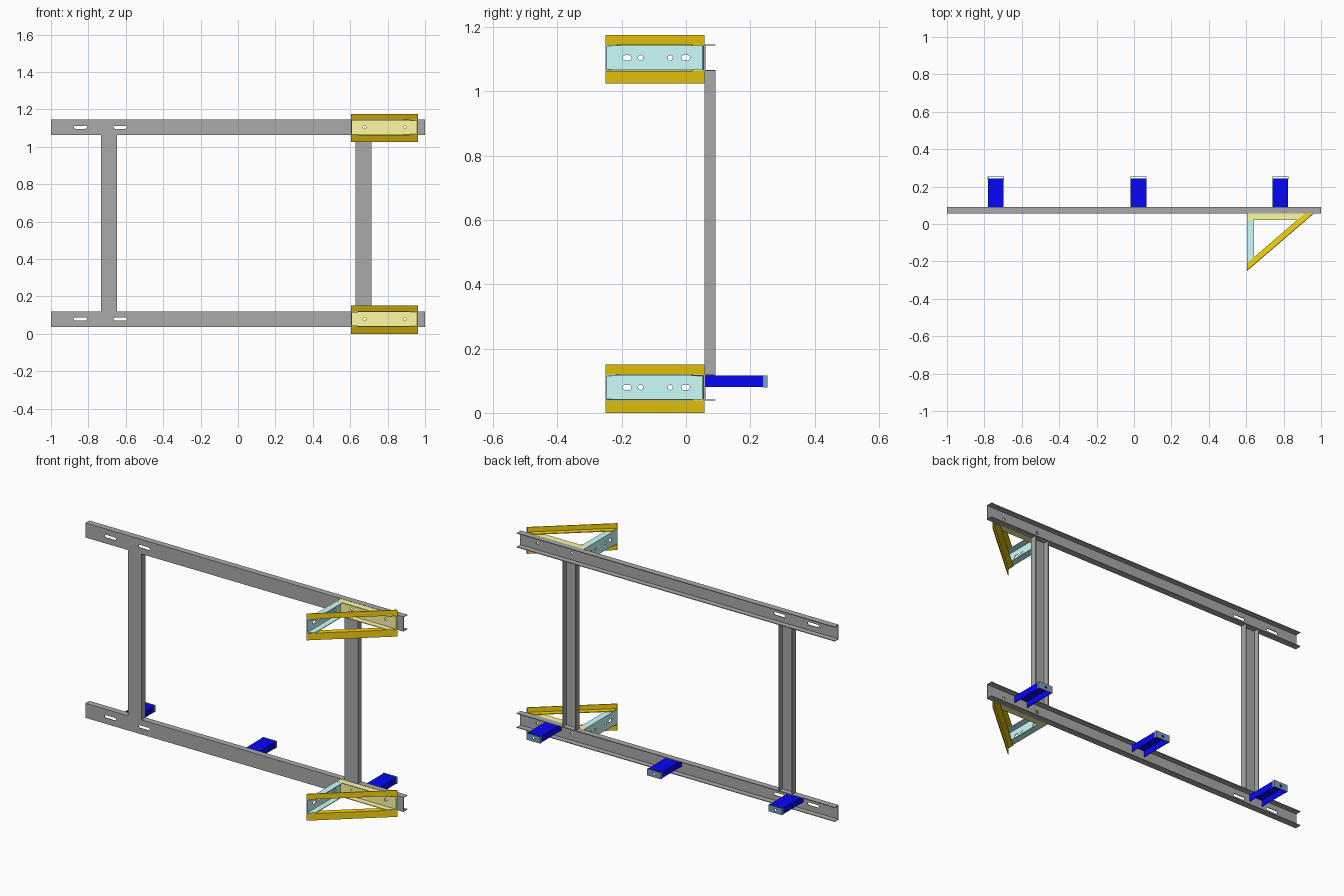
import bpy, bmesh, math
from mathutils import Vector

if "Cube" in bpy.data.objects:
    bpy.data.objects.remove(bpy.data.objects["Cube"])

X, Y, Z = Vector((1, 0, 0)), Vector((0, 1, 0)), Vector((0, 0, 1))


def material(name, rgb):
    m = bpy.data.materials.new(name)
    m.diffuse_color = (*rgb, 1)
    m.use_nodes = True
    m.node_tree.nodes["Principled BSDF"].inputs["Base Color"].default_value = m.diffuse_color
    return m


GREY = material("dark_grey", (0.40, 0.40, 0.40))
PALE = material("pale_yellow", (1.0, 0.96, 0.36))
CYAN = material("pale_cyan", (0.60, 1.0, 0.98))
GOLD = material("gold", (0.95, 0.66, 0.004))
BLUE = material("blue", (0.002, 0.002, 0.95))
STEEL = material("steel_blue", (0.21, 0.34, 0.46))


def finish(name, bm, mat=None):
    bmesh.ops.recalc_face_normals(bm, faces=bm.faces)
    me = bpy.data.meshes.new(name)
    bm.to_mesh(me)
    bm.free()
    ob = bpy.data.objects.new(name, me)
    bpy.context.collection.objects.link(ob)
    if mat:
        me.materials.append(mat)
    return ob


def add_prism(bm, start, end):
    a = [bm.verts.new(p) for p in start]
    b = [bm.verts.new(p) for p in end]
    n = len(a)
    bm.faces.new(a)
    bm.faces.new(b[::-1])
    for i in range(n):
        bm.faces.new((a[i], a[(i + 1) % n], b[(i + 1) % n], b[i]))


def section(name, base, along, opening, side, width, depth, start, end, mat, t=0.004, angle=False):
    """C-section (or L if angle): web at base, flanges toward opening; start/end cut at (d, w)."""
    h = width / 2
    prof = [(0, -h), (t, -h)] if angle else [(0, -h), (depth, -h), (depth, -h + t), (t, -h + t)]
    prof += [(t, h - t), (depth, h - t), (depth, h), (0, h)]
    base = Vector(base)

    def ring(f):
        return [base + opening * d + side * w + along * (f(d, w) if callable(f) else f)
                for d, w in prof]
    bm = bmesh.new()
    add_prism(bm, ring(start), ring(end))
    return finish(name, bm, mat)


def cut_slots(ob, slots, long_dir, up_dir, reach=0.01):
    """Cut round-ended slots given as (centre, straight length, radius)."""
    bm = bmesh.new()
    axis = long_dir.cross(up_dir)
    for c, length, r in slots:
        pts = []
        for i in range(18):
            a = math.radians(-90 + 180 * (i % 9) / 8 + (180 if i > 8 else 0))
            shift = length / 2 if i < 9 else -length / 2
            if length == 0 and i in (9, 17):
                continue
            pts.append(Vector(c) + long_dir * (shift + r * math.cos(a)) + up_dir * r * math.sin(a))
        add_prism(bm, [p - axis * reach for p in pts], [p + axis * reach for p in pts])
    cutter = finish("slot_cutter", bm)
    cutter.hide_render = True
    mod = ob.modifiers.new("slots", 'BOOLEAN')
    mod.operation, mod.object, mod.solver = 'DIFFERENCE', cutter, 'EXACT'
    bpy.context.view_layer.objects.active = ob
    bpy.ops.object.modifier_apply(modifier=mod.name)
    bpy.data.objects.remove(cutter)


WEB = 0.057          # y of the rail webs' front face
LEVELS = {"lower": 0.0795, "upper": 1.1045}

# Diagonal brace line, seen from above
P, Q = Vector((0.605, -0.251, 0)), Vector((0.963, WEB, 0))
U = (Q - P).normalized()
OUT = Vector((U.y, -U.x, 0))
LEN, TAN, BAR = (Q - P).length, U.y / U.x, 0.032

for level, zc in LEVELS.items():
    # Horizontal rail with slots on the left and bolt holes on the right
    rail = section(level + "_rail", (0, WEB, zc), X, Y, Z, 0.083, 0.035, -1, 1, GREY)
    cut_slots(rail, [((x, WEB, zc), 0.055, 0.008) for x in (-0.843, -0.630)]
              + [((x, WEB, zc), 0, 0.008) for x in (0.677, 0.892)], X, Z)

    # Bracket leg bolted to the rail, end cut along the brace
    mount = section(level + "_bracket_mount", (0, WEB - 0.0005, zc), X, -Y, Z, 0.081, 0.036,
                    0.605, lambda d, w: 0.961 - d / TAN, PALE)
    cut_slots(mount, [((x, WEB, zc), 0, 0.008) for x in (0.677, 0.892)], X, Z)

    # Bracket leg projecting forward
    arm = section(level + "_bracket_arm", (0.6045, 0, zc), Y, X, Z, 0.080, 0.037,
                  lambda d, w: -0.250 + d * TAN, lambda d, w: 0.055 - d, CYAN)
    cut_slots(arm, [((0.605, -0.183, zc), 0.012, 0.008), ((0.605, -0.141, zc), 0, 0.008),
                    ((0.605, -0.049, zc), 0, 0.008), ((0.605, -0.001, zc), 0.012, 0.008)], Y, Z)

    # Diagonal brace angle bars above and below the bracket, upright leg on the outside
    for tag, sign, depth in (("top", 1, 0.031), ("bottom", -1, 0.039)):
        base = P - OUT * BAR / 2 + Z * (zc + sign * 0.0405)
        section(f"{level}_brace_{tag}", base, U, Z * sign, OUT, BAR, depth,
                lambda d, w: -TAN * (w - BAR / 2),
                lambda d, w: LEN + (w - BAR / 2) / TAN, GOLD, angle=True)

# Upright posts
for tag, x in (("left", -0.689), ("right", 0.671)):
    section(tag + "_post", (x, WEB, 0), Z, Y, X, 0.085, 0.035,
            LEVELS["lower"] + 0.0415, LEVELS["upper"] - 0.0415, GREY)

# Rear support feet with end caps
for tag, x in (("left", -0.739), ("middle", 0.024), ("right", 0.783)):
    section(tag + "_support", (x, 0, 0.116), Y, -Z, X, 0.083, 0.036, 0.061, 0.244, BLUE)
    cap = section(tag + "_support_cap", (x, 0.253, 0), Z, -Y, X, 0.086, 0.014,
                  0.079, 0.117, STEEL, 0.003)
    cut_slots(cap, [((x, 0.252, 0.098), 0, 0.006)], X, Z, 0.006)
